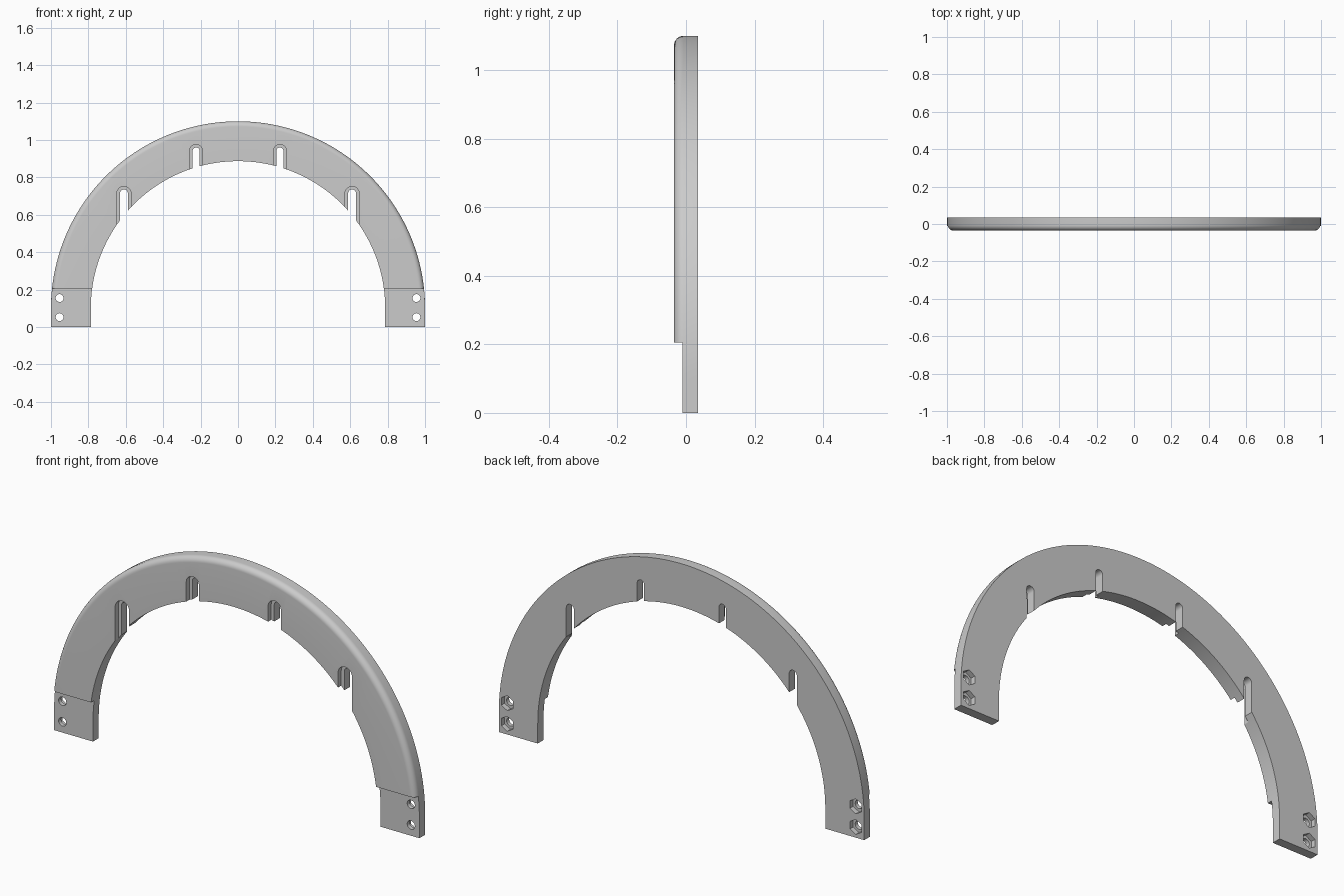
import bpy, bmesh
from math import sin, cos, pi

if "Cube" in bpy.data.objects:
    bpy.data.objects.remove(bpy.data.objects["Cube"])

R_OUT, R_IN, Z_C = 1.0, 0.787, 0.1     # arch radii and centre height
Y_F, Y_B, FIL = -0.035, 0.035, 0.028   # front, back, edge rounding


def make_object(name, bm):
    bmesh.ops.recalc_face_normals(bm, faces=bm.faces)
    me = bpy.data.meshes.new(name)
    bm.to_mesh(me)
    bm.free()
    ob = bpy.data.objects.new(name, me)
    bpy.context.collection.objects.link(ob)
    return ob


def prism(name, outline, y0, y1):
    """Closed x/z outline extruded along y."""
    bm = bmesh.new()
    a = [bm.verts.new((x, y0, z)) for x, z in outline]
    b = [bm.verts.new((x, y1, z)) for x, z in outline]
    bm.faces.new(a)
    bm.faces.new(b[::-1])
    n = len(a)
    for i in range(n):
        j = (i + 1) % n
        bm.faces.new((a[i], b[i], b[j], a[j]))
    return make_object(name, bm)


def polygon(cx, cz, r, n, start=0.0):
    return [(cx + r * cos(start + 2 * pi * i / n), cz + r * sin(start + 2 * pi * i / n))
            for i in range(n)]


def slot(cx, top, half, length=0.24):
    arc = [(cx + half * cos(pi * i / 16), top - half + half * sin(pi * i / 16)) for i in range(17)]
    return arc + [(cx - half, top - length), (cx + half, top - length)]


def cut(target, cutter):
    cutter.hide_render = True
    mod = target.modifiers.new("cut", 'BOOLEAN')
    mod.operation = 'DIFFERENCE'
    mod.solver = 'EXACT'
    mod.object = cutter
    bpy.context.view_layer.objects.active = target
    bpy.ops.object.modifier_apply(modifier=mod.name)
    bpy.data.objects.remove(cutter)


# Arch: cross-section with rounded front outer edge swept along a stilted half circle
section = [(R_OUT, Y_B), (R_IN, Y_B), (R_IN, Y_F)]
section += [(R_OUT - FIL + FIL * sin(pi / 2 * i / 8), Y_F + FIL - FIL * cos(pi / 2 * i / 8))
            for i in range(9)]
N = 112
path = [(0.0, 0.0)] + [(pi * i / N, Z_C) for i in range(N + 1)] + [(pi, 0.0)]
bm = bmesh.new()
rings = [[bm.verts.new((r * cos(a), y, zc + r * sin(a))) for r, y in section] for a, zc in path]
for p, q in zip(rings, rings[1:]):
    for i in range(len(section)):
        j = (i + 1) % len(section)
        bm.faces.new((p[i], p[j], q[j], q[i]))
bm.faces.new(rings[0])
bm.faces.new(rings[-1][::-1])
arch = make_object("arch_frame", bm)

# Thinner mounting feet
cut(arch, prism("foot_step", [(-1.2, -0.1), (1.2, -0.1), (1.2, 0.205), (-1.2, 0.205)], -0.1, -0.01))

for s in (-1, 1):
    # Slots with a wider recess on the front
    for cx, top, wide, narrow in ((0.61, 0.752, 0.038, 0.021), (0.224, 0.976, 0.035, 0.019)):
        cut(arch, prism("slot_through", slot(s * cx, top - 0.016, narrow), -0.1, 0.1))
        cut(arch, prism("slot_recess", slot(s * cx, top, wide), -0.1, -0.01))
    # Bolt holes with hexagonal nut pockets on the back
    for z in (0.053, 0.155):
        cut(arch, prism("bolt_hole", polygon(s * 0.954, z, 0.021, 24), -0.1, 0.1))
        cut(arch, prism("nut_pocket", polygon(s * 0.954, z, 0.037, 6, pi / 6), 0.01, 0.1))

bpy.ops.object.select_all(action='DESELECT')
arch.select_set(True)
bpy.context.view_layer.objects.active = arch
bpy.ops.object.shade_smooth_by_angle(angle=0.5)
